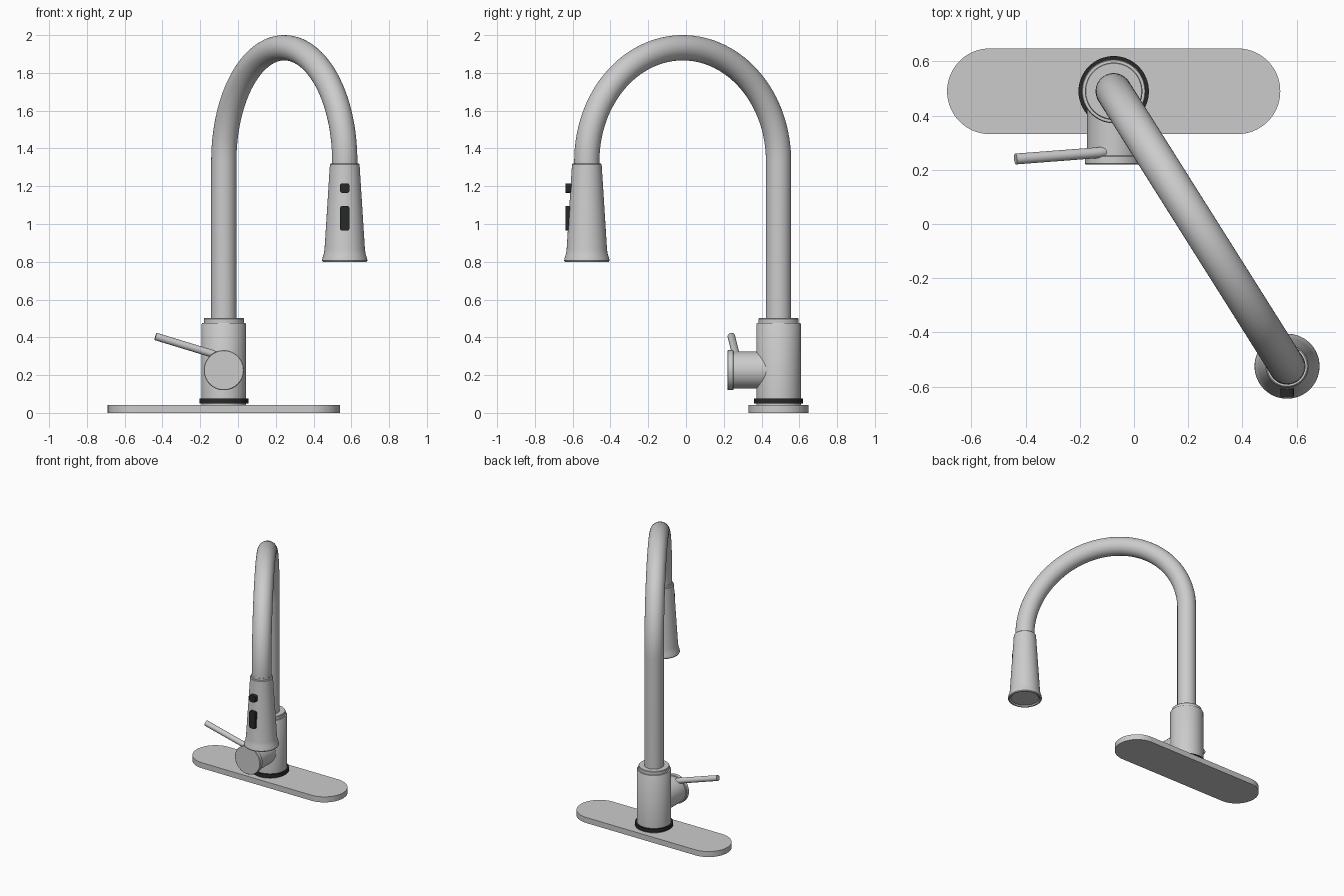
import bpy, bmesh, math
from mathutils import Vector, Matrix

if "Cube" in bpy.data.objects:
    bpy.data.objects.remove(bpy.data.objects["Cube"])

BASE = Vector((-0.075, 0.49, 0))      # column axis
HEAD = Vector((0.565, -0.525, 0))     # spray head axis


def material(name, color):
    m = bpy.data.materials.new(name)
    m.diffuse_color = color
    m.use_nodes = True
    m.node_tree.nodes["Principled BSDF"].inputs["Base Color"].default_value = m.diffuse_color
    return m


black = material("black_rubber", (0.02, 0.022, 0.022, 1))
white = material("white_plastic", (0.95, 0.95, 0.95, 1))


def finish(name, bm, mat=None, angle=35):
    bmesh.ops.recalc_face_normals(bm, faces=bm.faces)
    me = bpy.data.meshes.new(name)
    bm.to_mesh(me)
    bm.free()
    ob = bpy.data.objects.new(name, me)
    bpy.context.collection.objects.link(ob)
    if mat:
        me.materials.append(mat)
    bpy.context.view_layer.objects.active = ob
    ob.select_set(True)
    bpy.ops.object.shade_smooth_by_angle(angle=math.radians(angle))
    ob.select_set(False)
    return ob


def skin(bm, rings, capped=True):
    n = len(rings[0])
    for a, b in zip(rings, rings[1:]):
        for i in range(n):
            j = (i + 1) % n
            bm.faces.new((a[i], a[j], b[j], b[i]))
    if capped:
        bm.faces.new(rings[0])
        bm.faces.new(rings[-1])


def lathe(name, profile, matrix, mat=None, n=64):
    """Revolve (radius, height) points around the local z axis."""
    bm = bmesh.new()
    rings = [[bm.verts.new(matrix @ Vector((r * math.cos(2 * math.pi * i / n),
                                            r * math.sin(2 * math.pi * i / n), z)))
              for i in range(n)] for r, z in profile]
    skin(bm, rings)
    return finish(name, bm, mat)


def tube(name, path, radius, side, n=40):
    """Sweep a circle along a planar path; side is the plane normal."""
    bm = bmesh.new()
    rings = []
    for k, p in enumerate(path):
        t = (path[min(k + 1, len(path) - 1)] - path[max(k - 1, 0)]).normalized()
        u = (side - t * side.dot(t)).normalized()
        v = t.cross(u)
        rings.append([bm.verts.new(p + radius * (u * math.cos(2 * math.pi * i / n)
                                                 + v * math.sin(2 * math.pi * i / n)))
                      for i in range(n)])
    skin(bm, rings)
    return finish(name, bm)


def rounded_slab(name, half_w, half_h, r, depth, matrix, mat=None, seg=24):
    """Rounded rectangle in local xy, extruded along z from 0 to depth."""
    bm = bmesh.new()
    outline = []
    for c, (sx, sy) in enumerate(((1, 1), (-1, 1), (-1, -1), (1, -1))):
        for i in range(seg + 1):
            a = (c + i / seg) * math.pi / 2
            outline.append((sx * (half_w - r) + r * math.cos(a),
                            sy * (half_h - r) + r * math.sin(a)))
    rings = [[bm.verts.new(matrix @ Vector((x, y, z))) for x, y in outline]
             for z in (0, depth)]
    skin(bm, rings)
    bmesh.ops.remove_doubles(bm, verts=bm.verts, dist=1e-5)
    return finish(name, bm, mat)


at_base = Matrix.Translation(BASE)
at_head = Matrix.Translation(HEAD)
face_front = Matrix.Rotation(math.radians(90), 4, 'X')   # local z -> -y

# Deck plate, gasket and column
rounded_slab("deck_plate", 0.615, 0.158, 0.1575, 0.042, at_base)
lathe("column_foot", [(0.118, 0.04), (0.118, 0.055)], at_base)
lathe("gasket_ring", [(0.13, 0.05), (0.13, 0.076)], at_base, black)
lathe("column_body", [(0.118, 0.074), (0.118, 0.47), (0.115, 0.475)], at_base)
lathe("column_collar", [(0.106, 0.47), (0.106, 0.498), (0.103, 0.502)], at_base)

# Gooseneck spout: straight riser then a half circle over to the head
span = HEAD - BASE
r = span.length / 2
out = span.normalized()
up = Vector((0, 0, 1))
arc_z = 1.333
path = [BASE + up * 0.49]
for i in range(65):
    a = math.pi * i / 64
    path.append(BASE + out * (r - r * math.cos(a)) + up * (arc_z + r * math.sin(a)))
tube("spout", path, 0.067, out.cross(up))

# Spray head with a thin white joint ring
lathe("joint_ring", [(0.068, 1.315), (0.068, 1.335)], at_head, white)
lathe("spray_head", [(0.098, 0.808), (0.108, 0.8), (0.116, 0.8), (0.12, 0.806),
                     (0.118, 0.82), (0.111, 0.84), (0.107, 0.865), (0.0785, 1.315),
                     (0.074, 1.32)], at_head)
for name, z, hh, depth in (("small_button", 1.19, 0.025, 0.04),
                           ("large_button", 1.03, 0.065, 0.04)):
    m = Matrix.Translation((HEAD.x, HEAD.y - 0.072, z)) @ face_front
    rounded_slab(name, 0.025, hh, 0.012, depth, m, black, 6)

# Valve housing sticking out to the front, with cap
valve = Matrix.Translation((BASE.x, BASE.y, 0.226)) @ face_front
lathe("valve_housing", [(0.098, 0.03), (0.098, 0.245)], valve)
lathe("valve_cap", [(0.103, 0.238), (0.106, 0.241), (0.106, 0.267), (0.103, 0.27)], valve)

# Lever
lever = [Vector(p) for p in ((-0.085, 0.268, 0.285), (-0.105, 0.266, 0.301),
                             (-0.135, 0.263, 0.313), (-0.437, 0.24, 0.405))]
tube("lever", lever, 0.02, Vector((0, 1, 0)), 24)
